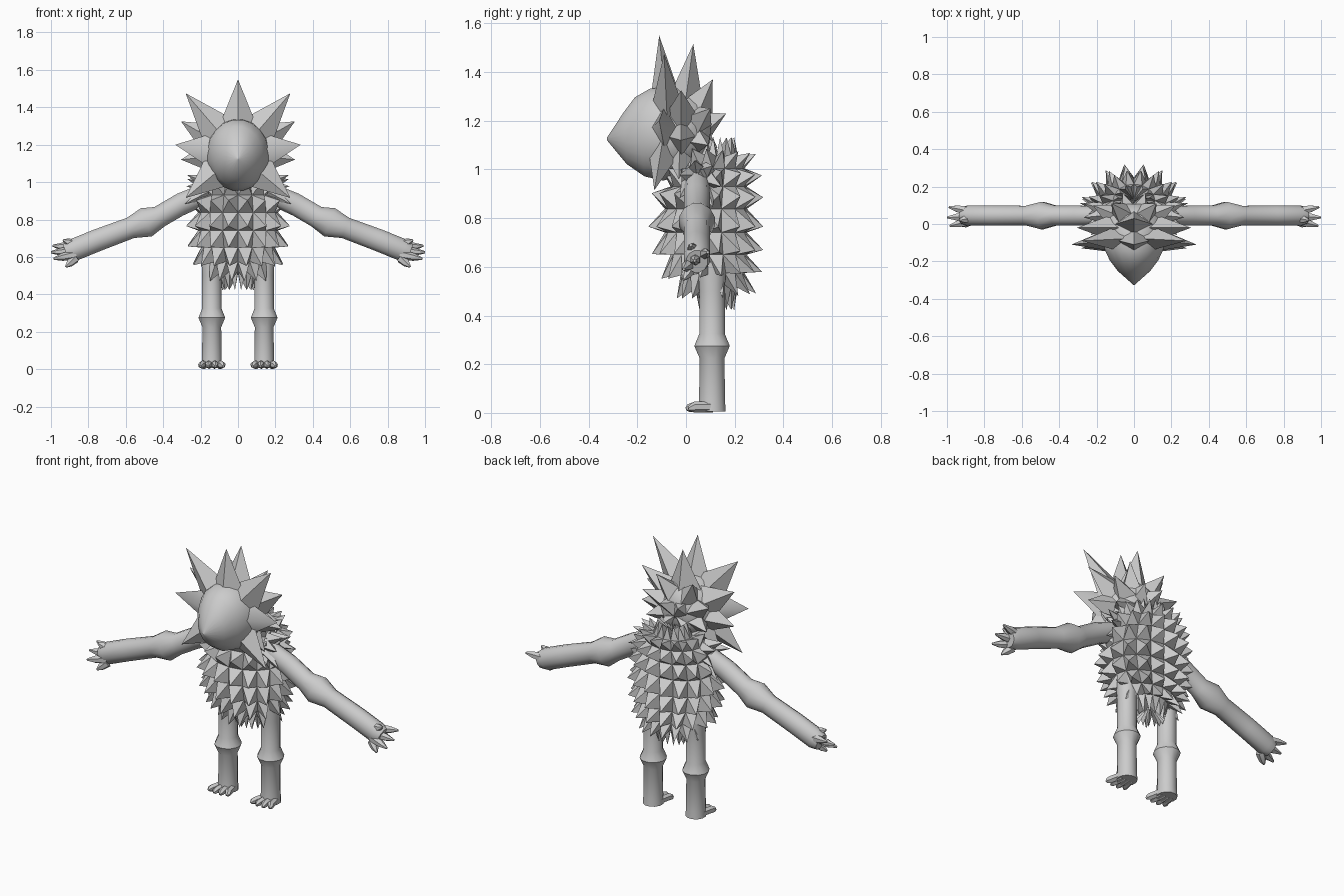
import bpy, bmesh, math
from mathutils import Vector as V

if "Cube" in bpy.data.objects:
    bpy.data.objects.remove(bpy.data.objects["Cube"])

mat = bpy.data.materials.new("plain grey")
mat.diffuse_color = (0.6, 0.6, 0.6, 1)
mat.use_nodes = True
mat.node_tree.nodes["Principled BSDF"].inputs["Base Color"].default_value = mat.diffuse_color


def finish(bm, name, angle=40):
    bmesh.ops.recalc_face_normals(bm, faces=bm.faces)
    me = bpy.data.meshes.new(name)
    bm.to_mesh(me)
    bm.free()
    ob = bpy.data.objects.new(name, me)
    bpy.context.collection.objects.link(ob)
    me.materials.append(mat)
    bpy.ops.object.select_all(action='DESELECT')
    ob.select_set(True)
    bpy.context.view_layer.objects.active = ob
    bpy.ops.object.shade_smooth_by_angle(angle=math.radians(angle))


def tube(bm, rows, n=10):
    """Skin rings along a path; rows are (centre, radius across, radius along)."""
    rings = []
    for i, (c, a, b) in enumerate(rows):
        d = (V(rows[min(i + 1, len(rows) - 1)][0]) - V(rows[max(i - 1, 0)][0])).normalized()
        ref = V((0, 0, 1)) if abs(d.z) < .8 else V((0, 1, 0))
        s = d.cross(ref).normalized()
        u = s.cross(d)
        rings.append([bm.verts.new(V(c) + s * a * math.cos(t) + u * b * math.sin(t))
                      for t in (2 * math.pi * (k + .5) / n for k in range(n))])
    for r, q in zip(rings, rings[1:]):
        for k in range(n):
            bm.faces.new((r[k], r[(k + 1) % n], q[(k + 1) % n], q[k]))
    bm.faces.new(rings[0])
    bm.faces.new(rings[-1])


def spike(bm, base, tip, w, d):
    base, tip = V(base), V(tip)
    ax = (tip - base).normalized()
    ref = V((0, 1, 0)) if abs(ax.y) < .9 else V((0, 0, 1))
    s = ax.cross(ref).normalized()
    u = s.cross(ax)
    ring = [bm.verts.new(base + p) for p in (s * w, u * d, -s * w, -u * d)]
    t = bm.verts.new(tip)
    for k in range(4):
        bm.faces.new((ring[k], ring[(k + 1) % 4], t))
    bm.faces.new(ring)


# head: pointed egg, rows are y, half width, top, bottom
bm = bmesh.new()
head = [(-.325, .004, 1.13, 1.12), (-.25, .088, 1.235, 1.02), (-.19, .132, 1.30, .968),
        (-.12, .165, 1.337, .95), (-.04, .175, 1.34, .97), (.04, .15, 1.31, 1.0),
        (.10, .08, 1.24, 1.06)]
tube(bm, [((0, y, (t + b) / 2), w, (t - b) / 2) for y, w, t, b in head], 20)
finish(bm, "head", 60)

# quills around and behind the head (right half, mirrored)
bm = bmesh.new()
front = [(0, -.11, 1.55), (.28, -.09, 1.475), (.335, -.11, 1.2), (.28, -.13, .915)]
middle = [(0, .03, 1.515), (.305, -.02, 1.325), (.305, -.02, 1.12), (.2, -.03, .96)]
back = [(.12, .11, 1.37), (.22, .1, 1.25), (.06, .165, 1.23), (.2, .09, 1.1), (.07, .13, 1.09)]
for tips, cy, w, d in ((front, -.07, .10, .06), (middle, -.02, .10, .07), (back, -.01, .08, .08)):
    for x, y, z in tips:
        for sx in ((1, -1) if x else (1,)):
            t = V((sx * x, y, z))
            c = V((0, cy, 1.15))
            spike(bm, c + (t - c) * .38, t, w, d)
finish(bm, "head_quills", 60)

# body: boxy egg with every face pulled out to a quill
bm = bmesh.new()
bmesh.ops.create_uvsphere(bm, u_segments=16, v_segments=9, radius=1)
for v in bm.verts:
    r = math.hypot(v.co.x, v.co.y)
    f = r ** -.4 if r > .01 else 1
    z = v.co.z
    v.co = V((v.co.x * f * .215, .08 + v.co.y * f * .17 + .05 * z * z, .79 + .28 * z))
bm.normal_update()
res = bmesh.ops.poke(bm, faces=bm.faces[:], offset=.075, center_mode='MEAN',
                     use_relative_offset=False)
for v in res["verts"]:
    if v.co.z < .8:
        v.co.z -= .025
finish(bm, "body_quills", 60)

for side, sx in (("left", 1), ("right", -1)):
    # arm with swollen elbow
    bm = bmesh.new()
    arm = [(.14, .955, .05), (.30, .885, .055), (.42, .815, .055), (.49, .785, .076),
           (.575, .755, .054), (.75, .69, .056), (.885, .635, .056), (.92, .622, .045)]
    tube(bm, [((sx * x, .045, z), r, r * 1.1) for x, z, r in arm], 12)
    finish(bm, side + "_arm")

    # sleeve quills at the shoulder
    bm = bmesh.new()
    for k in range(7):
        a = 2 * math.pi * k / 7
        dy, dz = math.cos(a), math.sin(a)
        spike(bm, (sx * .17, .055 + .04 * dy, .96 + .04 * dz),
              (sx * (.28 - .01 * dz), .055 + .09 * dy, .93 + .11 * dz), .04, .04)
    finish(bm, side + "_shoulder_quills", 60)

    # hand with spread fingers
    bm = bmesh.new()
    for x, y, z in ((.935, .02, .69), (.99, .09, .66), (1.0, .035, .625), (.985, -.01, .59),
                    (.92, -.01, .548)):
        b = V((.87, .045 + (y - .045) * .5, .637 + (z - .637) * .5))
        t = V((x, y, z))
        pts = [b, b.lerp(t, .6), t]
        tube(bm, [((sx * p.x, p.y, p.z), r, r) for p, r in zip(pts, (.026, .021, .006))], 6)
    finish(bm, side + "_hand")

    # leg with swollen knee
    bm = bmesh.new()
    leg = [(.62, .06), (.50, .053), (.325, .053), (.275, .074), (.225, .052), (.05, .054),
           (.005, .057)]
    tube(bm, [((sx * .14, .107, z), r, r * 1.02) for z, r in leg], 12)
    finish(bm, side + "_leg")

    # foot with four toes
    bm = bmesh.new()
    for k in range(4):
        o = k - 1.5
        ty = -.005 + .01 * abs(o)
        tube(bm, [((sx * .14 + o * .024, .11, .024), .018, .022),
                  ((sx * .14 + o * .034, .035, .024), .019, .022),
                  ((sx * .14 + o * .04, ty + .01, .02), .015, .016),
                  ((sx * .14 + o * .041, ty, .016), .006, .007)], 6)
    finish(bm, side + "_foot")
